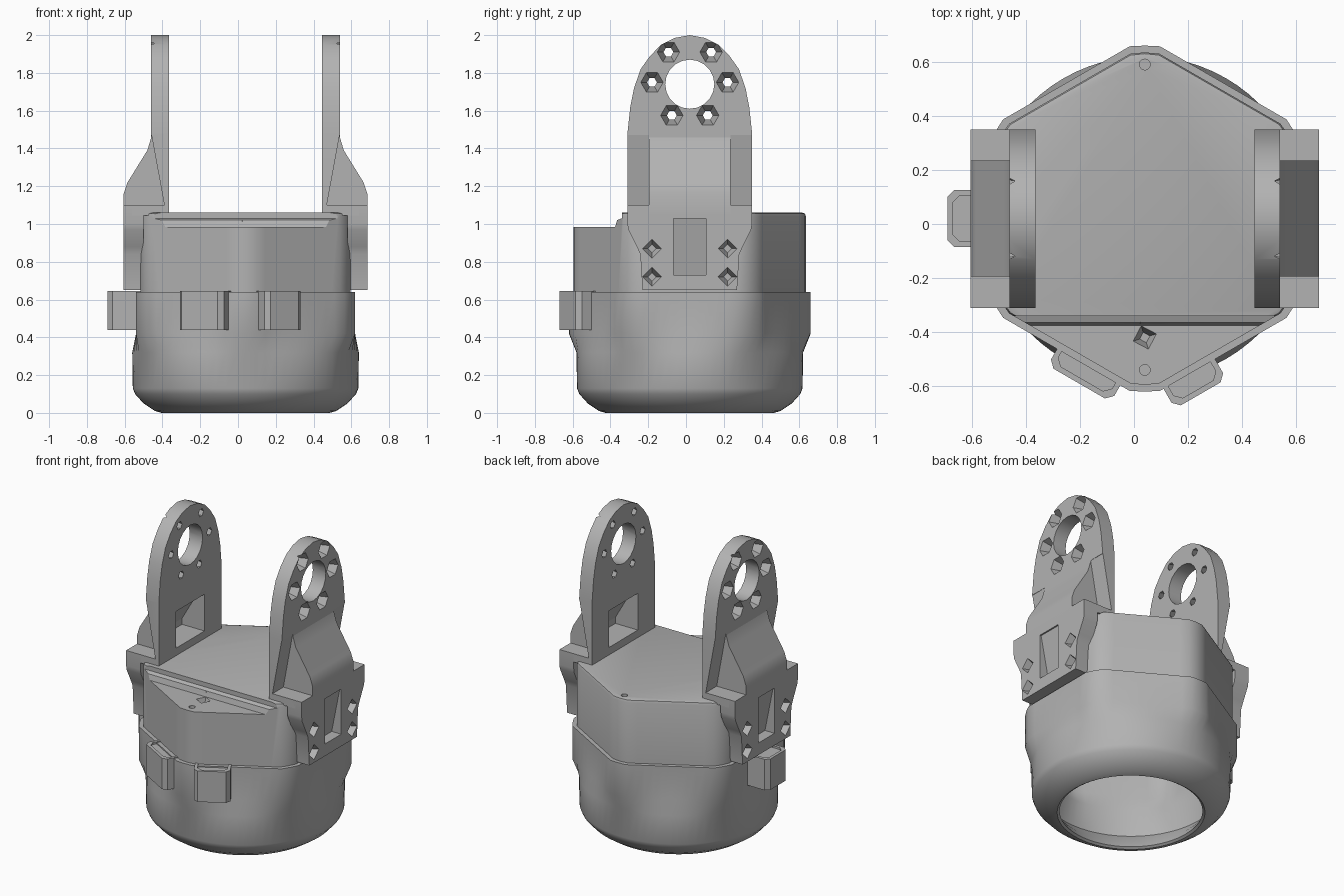
import bpy, bmesh, math
from mathutils import Matrix, Vector

if "Cube" in bpy.data.objects:
    bpy.data.objects.remove(bpy.data.objects["Cube"], do_unlink=True)

CENTRE = Vector((0.04, 0.02, 0))
grey = bpy.data.materials.new("plain grey")
grey.use_nodes = True
COLOUR = (0.45, 0.45, 0.45, 1)
grey.diffuse_color = COLOUR
grey.node_tree.nodes["Principled BSDF"].inputs["Base Color"].default_value = COLOUR


def make(name, bm):
    bmesh.ops.recalc_face_normals(bm, faces=bm.faces)
    mesh = bpy.data.meshes.new(name)
    bm.to_mesh(mesh)
    bm.free()
    mesh.materials.append(grey)
    ob = bpy.data.objects.new(name, mesh)
    ob.location = CENTRE
    bpy.context.collection.objects.link(ob)
    return ob


def add_prism(bm, pts, axis, lo, hi):
    """Extrude a 2D outline along x, y or z."""
    place = {"x": lambda p, d: (d, p[0], p[1]),
             "y": lambda p, d: (p[0], d, p[1]),
             "z": lambda p, d: (p[0], p[1], d)}[axis]
    a = [bm.verts.new(place(p, lo)) for p in pts]
    b = [bm.verts.new(place(p, hi)) for p in pts]
    bm.faces.new(a)
    bm.faces.new(b[::-1])
    for i in range(len(pts)):
        j = (i + 1) % len(pts)
        bm.faces.new((a[i], b[i], b[j], a[j]))


def add_cone(bm, at, r1, r2, depth, sides, along_x=True):
    turn = Matrix.Rotation(math.pi / 2, 4, "Y") if along_x else Matrix.Rotation(0.3, 4, "Z")
    bmesh.ops.create_cone(bm, cap_ends=True, segments=sides, radius1=r1, radius2=r2,
                          depth=depth, matrix=Matrix.Translation(at) @ turn)


def loft(name, rings, steps=72):
    """Stack rings (z, flat distance, corner distance) of a rounded hexagon."""
    bm = bmesh.new()
    loops = []
    for z, flat, corner in rings:
        loop = []
        for i in range(steps):
            t = 2 * math.pi * i / steps
            w = (t + math.pi / 6) % (math.pi / 3) - math.pi / 6
            r = min(flat / math.cos(w), corner)
            loop.append(bm.verts.new((r * math.cos(t), r * math.sin(t), z)))
        loops.append(loop)
    for a, b in zip(loops, loops[1:]):
        for i in range(steps):
            j = (i + 1) % steps
            bm.faces.new((a[i], a[j], b[j], b[i]))
    return bm, loops


def finish(ob, cutter=None, mirror=False):
    """Apply the cut and the mirror, then shade."""
    if cutter:
        mod = ob.modifiers.new("cut", "BOOLEAN")
        mod.operation, mod.solver, mod.object = "DIFFERENCE", "EXACT", cutter
    if mirror:
        ob.modifiers.new("mirror", "MIRROR")
    bpy.context.view_layer.update()
    graph = bpy.context.evaluated_depsgraph_get()
    mesh = bpy.data.meshes.new_from_object(ob.evaluated_get(graph))
    ob.modifiers.clear()
    ob.data = mesh
    bpy.ops.object.select_all(action="DESELECT")
    ob.select_set(True)
    bpy.context.view_layer.objects.active = ob
    bpy.ops.object.shade_smooth_by_angle(angle=math.radians(28))
    if cutter:
        bpy.data.objects.remove(cutter, do_unlink=True)


# Lower shell: round cup with an open bottom, turning hexagonal at the rim
bm, loops = loft("lower_shell", [
    (0.64, 0.53, 0.59), (0.42, 0.53, 0.59), (0.33, 0.54, 0.54), (0.14, 0.53, 0.53),
    (0.06, 0.46, 0.46), (0.01, 0.43, 0.43), (0, 0.445, 0.445), (0.01, 0.48, 0.48),
    (0.05, 0.54, 0.54), (0.1, 0.585, 0.585), (0.13, 0.597, 0.597), (0.32, 0.6, 0.6),
    (0.42, 0.58, 0.64), (0.64, 0.58, 0.64), (0.64, 0.53, 0.59)])
bmesh.ops.remove_doubles(bm, verts=bm.verts, dist=0.0001)
finish(make("lower_shell", bm))

# Upper cover: rounded hexagonal lid with a stepped front shelf
bm, loops = loft("upper_cover", [
    (0.9, 0.5, 0.56), (0.6, 0.5, 0.56), (0.6, 0.555, 0.615), (1.04, 0.555, 0.615),
    (1.055, 0.55, 0.61), (1.06, 0.535, 0.595)])
bm.faces.new(loops[0])
bm.faces.new(loops[-1])
cover = make("upper_cover", bm)
bm = bmesh.new()
add_prism(bm, [(-0.8, 0.985), (-0.395, 0.985), (-0.385, 1.02), (-0.36, 1.03),
               (-0.36, 1.2), (-0.8, 1.2)], "x", -0.8, 0.8)
add_cone(bm, (0, 0.57, 1.06), 0.02, 0.02, 0.08, 16, False)
finish(cover, make("cover_cutter", bm))

bm = bmesh.new()
add_cone(bm, (0, -0.44, 0.985), 0.02, 0.07, 0.12, 4, False)
add_cone(bm, (0, -0.56, 0.985), 0.02, 0.02, 0.08, 16, False)
finish(cover, make("shelf_hole_cutter", bm))

# Latch tabs around the rim, each with a shallow pocket on top
for name, degrees, shift, width, outer in [("right_latch_tab", 180, 0, 0.21, 0.73),
                                           ("front_right_latch_tab", 240, 0.095, 0.27, 0.65),
                                           ("front_left_latch_tab", 300, -0.145, 0.22, 0.665)]:
    turn = Matrix.Rotation(math.radians(degrees), 3, "Z")

    def outline(margin):
        h, o = width / 2 - margin, outer - margin
        pts = [(0.55, -h), (o - 0.025, -h), (o, -h + 0.025),
               (o, h - 0.025), (o - 0.025, h), (0.55, h)]
        return [(turn @ Vector((r, t + shift, 0)))[:2] for r, t in pts]

    bm = bmesh.new()
    add_prism(bm, outline(0), "z", 0.44, 0.645)
    tab = make(name, bm)
    bm = bmesh.new()
    add_prism(bm, outline(0.02), "z", 0.632, 0.7)
    finish(tab, make("tab_cutter", bm))


# Wedge pocket in the inner face, shared by plate and gusset
def add_inner_pocket(bm):
    add_prism(bm, [(0.38, 1.11), (0.38, 1.36), (0.46, 1.34), (0.57, 1.15), (0.57, 1.11)],
              "y", -0.15, 0.15)


# Arm plates: tall rounded ears with a bearing hole and a ring of screw holes
half = [(0.33, 1.04), (0.33, 1.48), (0.315, 1.62), (0.295, 1.72), (0.26, 1.82),
        (0.21, 1.89), (0.15, 1.95), (0.08, 1.985)]
bm = bmesh.new()
add_prism(bm, half + [(0, 2)] + [(-y, z) for y, z in half[::-1]], "x", 0.405, 0.5)
plate = make("arm_plates", bm)
bm = bmesh.new()
add_cone(bm, (0.45, 0, 1.74), 0.13, 0.13, 0.3, 20)
for y, z in [(0.113, 1.91), (0.2, 1.75), (0.095, 1.575)]:
    for side in (1, -1):
        add_cone(bm, (0.453, side * y, z), 0.022, 0.064, 0.12, 6)
for side in (1, -1):
    add_prism(bm, [(0.52, 1.1), (0.43, 1.1), (0.498, 1.47), (0.52, 1.47)],
              "y", side * 0.215, side * 0.4)
add_inner_pocket(bm)
finish(plate, make("plate_cutter", bm), mirror=True)

# Gussets: sloping webs that carry the plates out to the brackets
bm = bmesh.new()
add_prism(bm, [(0.42, 1.05), (0.645, 1.05), (0.645, 1.16), (0.625, 1.22), (0.52, 1.39),
               (0.499, 1.46), (0.42, 1.46)], "y", -0.215, 0.215)
gusset = make("arm_gussets", bm)
bm = bmesh.new()
add_inner_pocket(bm)
finish(gusset, make("gusset_cutter", bm), mirror=True)

# Ledges resting on the cover
bm = bmesh.new()
add_prism(bm, [(0.405, 1.045), (0.6, 1.045), (0.6, 1.1), (0.42, 1.1), (0.405, 1.085)],
          "y", -0.33, 0.33)
finish(make("arm_ledges", bm), mirror=True)

# Side brackets with a tapered slot and screw holes
half = [(0.25, 0.65), (0.262, 0.84), (0.28, 0.88), (0.325, 0.97), (0.33, 1.0), (0.33, 1.1)]
bm = bmesh.new()
add_prism(bm, half + [(-y, z) for y, z in half[::-1]], "x", 0.54, 0.645)
bracket = make("side_brackets", bm)
bm = bmesh.new()
add_prism(bm, [(0.7, 1.03), (0.7, 0.73), (0.575, 0.73), (0.635, 1.03)], "y", -0.085, 0.085)
for side in (1, -1):
    for z in (0.72, 0.87):
        add_cone(bm, (0.62, side * 0.2, z), 0.022, 0.055, 0.07, 4)
finish(bracket, make("bracket_cutter", bm), mirror=True)
